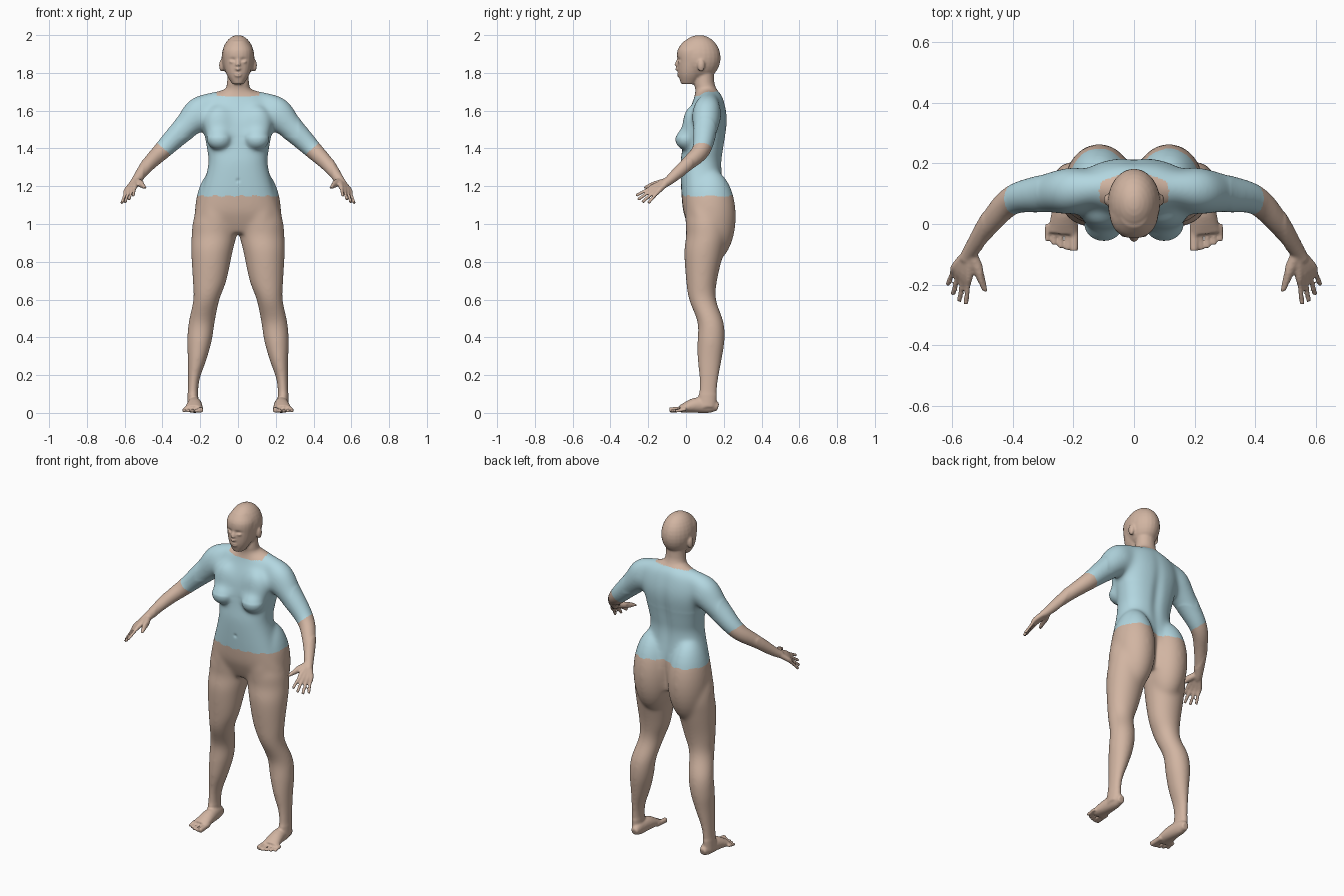
import bpy, bmesh, math
from mathutils import Vector

old = bpy.data.objects.get("Cube")
if old:
    bpy.data.objects.remove(old, do_unlink=True)

X, Y, Z = Vector((1, 0, 0)), Vector((0, 1, 0)), Vector((0, 0, 1))
bm = bmesh.new()


def material(name, color):
    mat = bpy.data.materials.new(name)
    mat.use_nodes = True
    mat.diffuse_color = color
    mat.node_tree.nodes["Principled BSDF"].inputs["Base Color"].default_value = color
    return mat


def spline(rows, steps=4):
    """Smooth interpolation through whole rows of numbers."""
    rows = [Vector(row) for row in rows]
    padded = [rows[0], *rows, rows[-1]]
    result = []
    for before, start, end, after in zip(padded, padded[1:], padded[2:], padded[3:]):
        leave, arrive = (end - before) / 2, (after - start) / 2
        for k in range(steps):
            t = k / steps
            ease = t * t * (3 - 2 * t)
            result.append(start.lerp(end, ease) + leave * (t * (1 - t) ** 2) - arrive * (t * t * (1 - t)))
    return result + [rows[-1]]


def rounded(value, power):
    return math.copysign(abs(value) ** (2 / power), value)


def loft(rows, side=1, upright=False, power=2, sides=24):
    """Closed skin over oval sections given as x, y, z, width, depth."""
    rows = spline(rows)
    rings = []
    for i, row in enumerate(rows):
        centre = row.to_3d()
        u, v = X, Y
        if not upright:
            before, after = rows[max(i - 1, 0)], rows[min(i + 1, len(rows) - 1)]
            tangent = (after.to_3d() - before.to_3d()).normalized()
            u = tangent.cross(Z).normalized()
            v = u.cross(tangent)
        ring = []
        for k in range(sides):
            angle = math.tau * k / sides
            point = (centre + u * (rounded(math.cos(angle), power) * row[3])
                     + v * (rounded(math.sin(angle), power) * row[4]))
            point.x *= side
            ring.append(bm.verts.new(point))
        rings.append(ring)
    for low, high in zip(rings, rings[1:]):
        for k in range(sides):
            bm.faces.new((low[k - 1], low[k], high[k], high[k - 1]))
    bm.faces.new(rings[0])
    bm.faces.new(rings[-1])


def limb(rows, side=1):
    """Round tube through x, y, z, radius."""
    loft([(*row, row[-1]) for row in rows], side)


def column(rows, side=1, centre_line=lambda z, width: 0, power=2.4):
    """Upright loft from z, half width, front y, back y."""
    loft([(centre_line(z, width), (front + back) / 2, z, width, (back - front) / 2)
          for z, width, front, back in rows], side, True, power)


def ball(centre, size, side=1):
    made = bmesh.ops.create_uvsphere(bm, u_segments=24, v_segments=16, radius=1)
    for vert in made["verts"]:
        vert.co = Vector(centre) + vert.co * Vector(size).to_3d().length if isinstance(size, float) else Vector(
            [c + n * s for c, n, s in zip(centre, vert.co, size)])
        vert.co.x *= side


def bump(value, centre, spread):
    return math.exp(-((value - centre) / spread) ** 2)


def leg_line(z, width):
    """Follow the outer side of the leg: hip, narrow knee, full calf."""
    hip = max(0, z - 1) / 3
    return .27 - z / 40 - hip - .02 * bump(z, .63, .1) + .01 * bump(z, .4, .12) - width


# Torso, neck, skull and jaw
column([(.95, .15, .03, .19), (1.02, .23, 0, .21), (1.1, .215, -.02, .21), (1.3, .16, -.03, .19),
        (1.4, .165, -.02, .2), (1.55, .19, 0, .22), (1.66, .16, .04, .2), (1.7, .09, .05, .18)])
column([(1.6, .1, .06, .2), (1.7, .07, .05, .17), (1.75, .058, .045, .15), (1.85, .055, .06, .15)],
       power=2)
ball((0, .07, 1.88), (.087, .113, .12))
column([(1.74, .03, -.025, .05), (1.79, .06, -.04, .09), (1.85, .077, -.045, .13),
        (1.92, .08, -.045, .14), (1.97, .05, -.01, .12)], power=2.2)

# Nose and lips
limb([(0, -.04, 1.87, .01), (0, -.05, 1.83, .014), (0, -.04, 1.82, .01)])
ball((0, -.04, 1.79), (.02, .01, .01))

wrist = Vector((.54, -.09, 1.23))
for side in (1, -1):
    # Ear, eyelid, breast and buttock
    ball((.086, .08, 1.84), (.014, .02, .034), side)
    ball((.03, -.036, 1.86), (.015, .01, .01), side)
    ball((.1, 0, 1.45), (.068, .06, .06), side)
    ball((.1, .03, 1.52), (.08, .05, .11), side)
    ball((.115, .13, 1.04), (.115, .135, .25), side)

    # Leg
    column([(1.12, .08, .03, .18), (1.02, .12, 0, .21), (.94, .12, 0, .22), (.85, .11, -.01, .2),
            (.7, .09, 0, .165), (.6, .07, .015, .16), (.48, .07, .06, .2), (.38, .066, .06, .205),
            (.28, .05, .06, .19), (.16, .03, .07, .17), (.03, .03, .06, .16)],
           side, leg_line, 2)

    # Foot and toes
    loft([(.23, .17, .03, .02, .02), (.23, .13, .04, .03, .04),
          (.23, .05, .04, .04, .04), (.235, -.03, .02, .05, .02)], side)
    for toe in range(5):
        x, tip = .198 + .022 * toe, .002 * toe * toe - .088
        radius = .009 if toe else .015
        limb([(x, 0, .02, radius), (x, tip, radius, radius)], side)

    # Shoulder and arm
    limb([(0, .13, 1.68, .045), (.12, .12, 1.65, .053), (.21, .11, 1.6, .075),
          (.28, .1, 1.52, .06)], side)
    limb([(.13, .11, 1.6, .06), (.2, .11, 1.58, .08), (.3, .1, 1.49, .065), (.4, .08, 1.39, .05),
          (.47, .01, 1.32, .04), (*wrist, .025), (.56, -.12, 1.21, .02)], side)

    # Fingers fan out from the wrist, the middle ones longest
    for finger in range(4):
        t = finger / 3
        knuckle = Vector((.545, -.17, 1.2)).lerp(Vector((.59, -.14, 1.18)), t)
        tip = Vector((.555, -.265, 1.15)).lerp(Vector((.615, -.2, 1.11)), t)
        tip += (tip - knuckle) * math.sin(math.pi * t) / 6
        limb([(*wrist, .018), (*knuckle, .014), (*knuckle.lerp(tip, .4), .009), (*tip, .009)], side)
    limb([(*wrist, .018), (.51, -.16, 1.21, .018), (.485, -.23, 1.19, .01)], side)

# Fuse every part into a single skin
bmesh.ops.recalc_face_normals(bm, faces=bm.faces)
mesh = bpy.data.meshes.new("body")
bm.to_mesh(mesh)
bm.free()
body = bpy.data.objects.new("body", mesh)
bpy.context.collection.objects.link(body)
bpy.context.view_layer.objects.active = body
body.select_set(True)
fuse = body.modifiers.new("fuse", "REMESH")
fuse.mode, fuse.voxel_size = "VOXEL", .0055
bpy.ops.object.modifier_apply(modifier=fuse.name)

bm = bmesh.new()
bm.from_mesh(mesh)


def soften(verts, times):
    for _ in range(times):
        bmesh.ops.smooth_vert(bm, verts=verts, factor=.5,
                              use_axis_x=True, use_axis_y=True, use_axis_z=True)


def press(centre, size, depth):
    """Push the skin along y around a point with a soft falloff."""
    for vert in bm.verts:
        distance = sum(((p - c) / s) ** 2 for p, c, s in zip(vert.co, centre, size))
        vert.co.y += depth * math.exp(-distance)


# Blend the joints, leaving face, hands and feet crisp
soften([v for v in bm.verts if .1 < v.co.z < 1.73 and abs(v.co.x) < .5], 40)
soften([v for v in bm.verts if 1.46 < v.co.z < 1.72 and abs(v.co.x) < .32], 60)
soften(bm.verts[:], 3)

# Eye sockets, mouth, spine, navel and cleft
for side in (1, -1):
    press((side * .03, -.05, 1.87), (.02, .03, .01), .008)
press((0, -.05, 1.79), (.02, .02, .005), .005)
press((0, .2, 1.4), (.03, .05, .2), -.01)
press((0, -.04, 1.23), (.01, .03, .01), .006)
press((0, .22, 1.03), (.02, .08, .1), -.02)


def is_shirt(point):
    x, y, z = abs(point.x), point.y, point.z
    if x > .3:
        return .9 * x - z < -1.045
    hem = 1.148 + .004 * math.sin(point.x * 90)
    collar = 1.675 + .25 * max(y - .05, 0)
    at_neck = math.hypot(x, y - .1) < .115 and z > collar
    return hem < z < 1.74 and not at_neck


mesh.materials.append(material("skin", (.64, .46, .36, 1)))
mesh.materials.append(material("pale blue shirt", (.45, .68, .75, 1)))
for face in bm.faces:
    face.smooth = True
    face.material_index = int(is_shirt(face.calc_center_median()))
bm.to_mesh(mesh)
bm.free()
